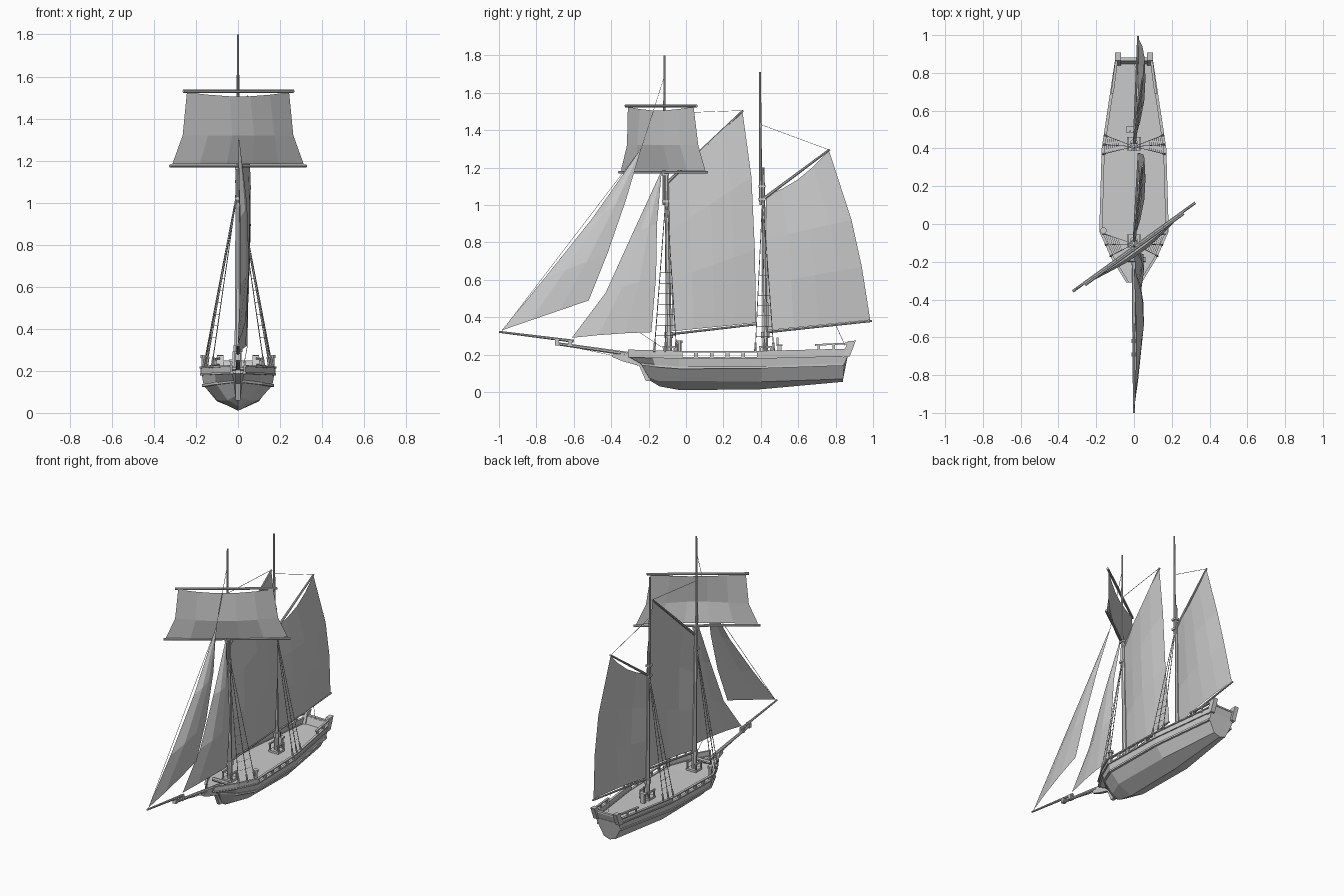
import bpy, bmesh, math
from mathutils import Vector as V

if "Cube" in bpy.data.objects:
    bpy.data.objects.remove(bpy.data.objects["Cube"])


def mesh_object(name, bm):
    bmesh.ops.remove_doubles(bm, verts=bm.verts, dist=0.0004)
    bmesh.ops.recalc_face_normals(bm, faces=bm.faces)
    me = bpy.data.meshes.new(name)
    bm.to_mesh(me)
    bm.free()
    ob = bpy.data.objects.new(name, me)
    bpy.context.collection.objects.link(ob)
    return ob


def rods(name, segs, sides=8):
    """One object of tapered rods: (start, end, radius, end radius)."""
    bm = bmesh.new()
    for a, b, r1, r2 in segs:
        a, b = V(a), V(b)
        q = (b - a).to_track_quat('Z', 'Y')
        rings = [[bm.verts.new(p + q @ V((r * math.cos(t), r * math.sin(t), 0)))
                  for t in [2 * math.pi * (i + .5) / sides for i in range(sides)]]
                 for p, r in ((a, r1), (b, r2))]
        for i in range(sides):
            j = (i + 1) % sides
            bm.faces.new((rings[0][i], rings[0][j], rings[1][j], rings[1][i]))
        bm.faces.new(rings[0][::-1])
        bm.faces.new(rings[1])
    me = bpy.data.meshes.new(name)
    bm.to_mesh(me)
    bm.free()
    bpy.context.collection.objects.link(bpy.data.objects.new(name, me))


def boxes(name, items):
    """One object of boxes: (centre, size)."""
    bm = bmesh.new()
    for c, s in items:
        vs = bmesh.ops.create_cube(bm, size=1)['verts']
        for v in vs:
            v.co = V(c) + V([v.co[i] * s[i] for i in range(3)])
    mesh_object(name, bm)


def grid(bm, rows, closed=False):
    vs = [[bm.verts.new(p) for p in r] for r in rows]
    for a, b in zip(vs, vs[1:]):
        n = len(a)
        for i in range(n if closed else n - 1):
            j = (i + 1) % n
            bm.faces.new((a[i], a[j], b[j], b[i]))
    return vs


def strip(name, path, w, h):
    """Rectangular moulding along a path, on both sides of the ship."""
    bm = bmesh.new()
    for s in (1, -1):
        rows = [[(s * (x + dx * w / 2), y, z + dz * h / 2) for dx, dz in
                 ((-1, -1), (1, -1), (1, 1), (-1, 1))] for x, y, z in path]
        vs = grid(bm, rows, True)
        bm.faces.new(vs[0])
        bm.faces.new(vs[-1])
    return mesh_object(name, bm)


def sail(name, rows, belly, cols=4, sag=0.0, foot=0.0, normal=(1, 0, 0)):
    """Sail from (left, right) edge points per row, bellied along normal."""
    bm, out, n = bmesh.new(), [], len(rows) - 1
    for i, (a, b) in enumerate(rows):
        a, b, r = V(a), V(b), []
        up = math.sin(math.pi * (.12 + .76 * i / n))
        for c in range(cols + 1):
            t = c / cols
            k = math.sin(math.pi * t)
            p = a.lerp(b, t) + V(normal) * belly * k * up
            p.z += (foot if i == 0 else -sag if i == n else 0) * k
            r.append(p)
        out.append(r)
    grid(bm, out)
    return mesh_object(name, bm)


# Hull: stations of keel, bilge, wale and deck edge (x, y, z)
stations = [
    [(0, -.19, .06), (.012, -.2, .08), (.02, -.24, .15), (.03, -.31, .19)],
    [(0, -.14, .03), (.05, -.15, .06), (.105, -.165, .14), (.11, -.18, .187)],
    [(0, -.03, .01), (.10, -.03, .06), (.163, -.035, .13), (.173, -.04, .183)],
    [(0, .40, .015), (.10, .40, .055), (.155, .40, .132), (.16, .40, .183)],
    [(0, .84, .055), (.045, .84, .07), (.085, .845, .147), (.09, .865, .195)]]
bm = bmesh.new()
rings = grid(bm, [[(-x, y, z) for x, y, z in s[:0:-1]] + s for s in stations], True)
bm.faces.new(rings[0])
bm.faces.new(rings[-1])
mesh_object("hull", bm)

# Mouldings, bulwarks and cap rail
wale = [s[2] for s in stations]
edge = [s[3] for s in stations]
cap = [(x + .003, y, z + .033) for x, y, z in edge]
strip("wale", wale, .018, .012)
strip("deck_moulding", edge, .016, .009)
strip("cap_rail", cap, .016, .008)
strip("bow_bulwark", [(x, y, z + .018) for x, y, z in edge[:3]], .007, .032)
strip("stern_bulwark", [(x, y, z + .018) for x, y, z in edge[3:]], .007, .032)
posts = []
for s in (1, -1):
    for i in range(6):
        t = i / 5
        posts.append(((s * (.173 - .013 * t), -.03 + .42 * t, .2), (.01, .02, .034)))
boxes("bulwark_posts", posts)

# Transom, quarter posts and raised stern rail
bm = bmesh.new()
prof = [(.84, .14), (.86, .19), (.878, .24), (.862, .24), (.845, .19), (.825, .14)]
grid(bm, [[(x, y, z) for y, z in prof] for x in (-.088, .088)], True)
mesh_object("transom", bm)
bm = bmesh.new()
prof = [(.835, .185), (.875, .19), (.908, .275), (.865, .272)]
for s in (1, -1):
    vs = grid(bm, [[(s * x, y, z) for y, z in prof] for x in (.07, .1)], True)
    bm.faces.new(vs[0])
    bm.faces.new(vs[1])
mesh_object("quarter_posts", bm)
strip("stern_rail", [(.115, .69, .252), (.092, .87, .26)], .014, .009)
boxes("stern_rail_posts", [((s * x, y, .235), (.008, .014, .04))
                           for s in (1, -1) for x, y in ((.113, .71), (.103, .79))])
boxes("stern_cross_rail", [((0, .872, .245), (.17, .018, .01))])

# Stem knee under the bowsprit
bm = bmesh.new()
prof = [(-.19, .06), (-.215, .06), (-.25, .14), (-.34, .165), (-.395, .188), (-.39, .205), (-.22, .2)]
vs = grid(bm, [[(x, y, z) for y, z in prof] for x in (-.011, .011)], True)
bm.faces.new(vs[0])
bm.faces.new(vs[1])
mesh_object("stem_knee", bm)

# Bowsprit and jib boom
rods("bowsprit", [((0, -.2, .188), (0, -.7, .26), .013, .009)])
rods("jib_boom", [((0, -.6, .272), (0, -1, .322), .009, .006)])
boxes("bowsprit_bands", [((0, y, z), (.026, .022, .034)) for y, z in ((-.62, .26), (-.69, .267))])

# Masts with overlapping topmasts and caps
rods("foremast", [((0, -.09, .18), (0, -.105, 1.18), .018, .012),
                  ((0, -.118, 1.0), (0, -.115, 1.8), .009, .005)])
rods("mainmast", [((0, .425, .18), (0, .412, 1.2), .017, .008),
                  ((0, .4, 1.0), (0, .395, 1.71), .009, .006)])
boxes("mast_caps", [((0, y, z), (.03, .038, .014)) for y, z in
                    ((-.11, 1.02), (-.11, 1.165), (.406, 1.03), (.406, 1.1))])

# Fife rails around both mast feet
fife = []
for y in (-.09, .425):
    fife.append(((0, y, .192), (.075, .07, .014)))
    for s in (1, -1):
        fife.append(((s * .032, y, .24), (.01, .07, .01)))
        fife += [((s * .032, y + d, .215), (.009, .009, .05)) for d in (-.028, .028)]
boxes("fife_rails", fife)
rods("boom_collars", [((0, y, .29), (0, y, .32), .024, .024) for y in (-.092, .424)])

# Deck fittings
rods("bollards", [p for s in (1, -1) for p in (
    ((s * .162, -.035, .185), (s * .162, -.035, .262), .012, .012),
    ((s * .162, -.035, .262), (s * .162, -.035, .276), .018, .018))])
boxes("binnacle", [((-.02, .5, .215), (.028, .022, .065)), ((-.02, .5, .25), (.045, .03, .01)),
                   ((-.02, .49, .272), (.01, .01, .04))])
rods("windlass", [((-.06, -.19, .212), (.06, -.19, .212), .013, .013)])

# Booms and gaffs
rods("fore_boom", [((0, -.08, .31), (.025, .375, .362), .007, .006)])
rods("main_boom", [((0, .43, .32), (.022, .995, .38), .007, .006)])
rods("fore_gaff", [((0, -.1, 1.12), (.045, .305, 1.505), .009, .006)])
rods("main_gaff", [((0, .41, 1.03), (.045, .768, 1.297), .009, .006)])

# Square topsail on braced yards
d = V((.81, .586, 0))
wind = V((.586, -.81, 0))


def yard_point(t, z, y=-.122):
    return V((0, y, z)) + d * t


rods("lower_yard", [(yard_point(-.4, 1.175), yard_point(.4, 1.175), .008, .008)])
rods("upper_yard", [(yard_point(-.32, 1.53, -.135), yard_point(.325, 1.53, -.135), .008, .008)])
sail("topsail", [(yard_point(-.385, 1.185), yard_point(.385, 1.185)),
                 (yard_point(-.325, 1.32, -.125), yard_point(.325, 1.32, -.125)),
                 (yard_point(-.3, 1.525, -.135), yard_point(.3, 1.525, -.135))],
     .045, 5, sag=.02, normal=wind)

# Gaff sails
sail("fore_gaff_sail", [((0, -.072, .325), (.025, .375, .37)), ((0, -.078, .6), (.05, .368, .76)),
                        ((0, -.088, .86), (.055, .35, 1.15)), ((0, -.095, 1.12), (.045, .302, 1.5))], .03, 4)
sail("main_gaff_sail", [((0, .44, .33), (.022, .985, .385)), ((0, .435, .58), (.045, .94, .67)),
                        ((0, .43, .82), (.055, .885, .92)), ((0, .428, 1.05), (.045, .765, 1.29))],
     .03, 4, sag=.035)

# Headsails
sail("outer_jib", [((0, -.985, .33), (.045, -.52, .49)), ((.01, -.755, .61), (.05, -.42, .74)),
                   ((.01, -.5, .93), (.035, -.32, 1.03)), ((0, -.245, 1.295), (0, -.24, 1.3))], .02, 3)
sail("fore_staysail", [((0, -.61, .29), (.045, -.185, .32)), ((.01, -.43, .53), (.05, -.16, .62)),
                       ((.01, -.285, .85), (.035, -.155, .9)), ((0, -.135, 1.175), (0, -.13, 1.18))],
     .02, 3, foot=.005)

# Shrouds, ratlines and deadeyes
shrouds, ratlines, deadeyes = [], [], []
for s in (1, -1):
    for top, feet in ((V((0, -.105, 1.08)), ((.125, -.17), (.15, -.11), (.165, -.05))),
                      (V((0, .41, 1.05)), ((.163, .37), (.16, .42), (.155, .47)))):
        feet = [V((s * x, y, .215)) for x, y in feet]
        for f in feet:
            shrouds.append((f, top, .0025, .002))
            deadeyes.append((f, f.lerp(top, .06), .006, .006))
        for i in range(7):
            t = .1 + .065 * i
            ratlines += [(a.lerp(top, t), b.lerp(top, t), .0012, .0012) for a, b in zip(feet, feet[1:])]
rods("shrouds", shrouds, 4)
rods("ratlines", ratlines, 3)
rods("deadeyes", deadeyes, 6)

# Stays, gaff lifts and sheets
lines = [((0, -.115, 1.69), (0, -.24, 1.3)), ((0, -.24, 1.3), (0, -.985, .325)),
         ((.045, .3, 1.505), (0, -.115, 1.49)), ((.045, .765, 1.295), (0, .4, 1.43)),
         ((.045, -.25, .32), (.03, -.13, .24)), ((0, -.39, .195), (0, -.65, .25)),
         ((.022, .8, .36), (0, .85, .25))]
rods("running_rigging", [(a, b, .0015, .0015) for a, b in lines], 4)
